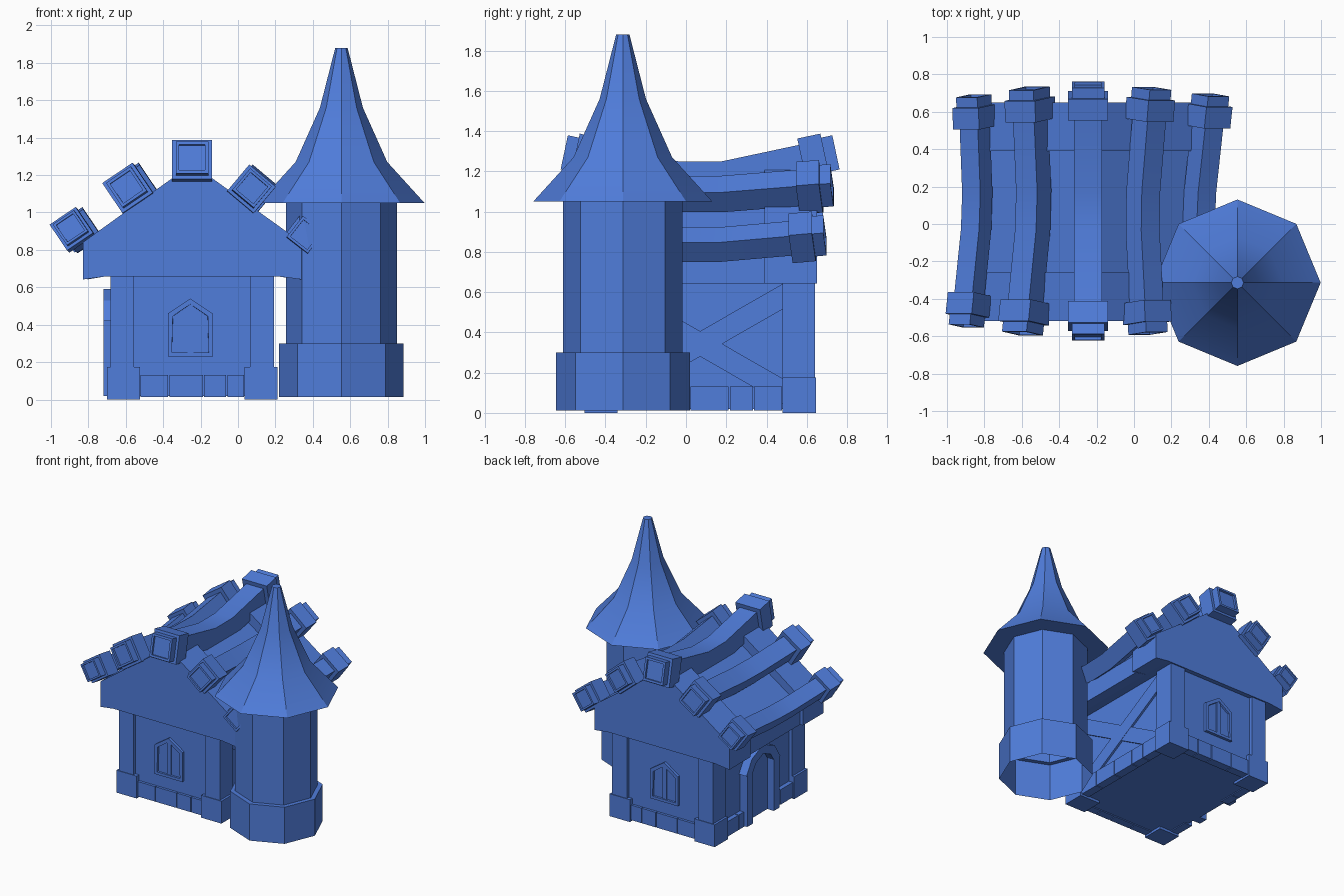
import bpy, bmesh, math
from mathutils import Vector

cube = bpy.data.objects.get("Cube")
if cube:
    bpy.data.objects.remove(cube, do_unlink=True)

BLUE = (0.08, 0.205, 0.71, 1)
mat = bpy.data.materials.new("blue")
mat.use_nodes = True
mat.diffuse_color = BLUE
mat.node_tree.nodes["Principled BSDF"].inputs["Base Color"].default_value = BLUE

CX, CY = -0.245, 0.07      # centre of the house


def finish(name, bm, loc=(CX, CY, 0), closed=True, smooth=False):
    if closed:
        bmesh.ops.recalc_face_normals(bm, faces=bm.faces)
    me = bpy.data.meshes.new(name)
    bm.to_mesh(me)
    bm.free()
    me.materials.append(mat)
    ob = bpy.data.objects.new(name, me)
    ob.location = loc
    bpy.context.collection.objects.link(ob)
    if smooth:
        bpy.ops.object.select_all(action="DESELECT")
        ob.select_set(True)
        bpy.context.view_layer.objects.active = ob
        bpy.ops.object.shade_smooth_by_angle(angle=math.radians(25))


def prism(name, pts, axis, lo, hi, frame=0, recess=0):
    """Extrude a 2D outline along x or y; optionally frame and sink the far face."""
    bm = bmesh.new()
    place = (lambda p, d: (d, p[0], p[1])) if axis == "x" else (lambda p, d: (p[0], d, p[1]))
    a = [bm.verts.new(place(p, lo)) for p in pts]
    b = [bm.verts.new(place(p, hi)) for p in pts]
    bm.faces.new(a)
    outer = bm.faces.new(b)
    n = len(pts)
    for i in range(n):
        j = (i + 1) % n
        bm.faces.new((a[i], a[j], b[j], b[i]))
    bmesh.ops.recalc_face_normals(bm, faces=bm.faces)
    if frame:
        for width in (frame, .001):
            bmesh.ops.inset_region(bm, faces=[outer], thickness=width)
        bmesh.ops.translate(bm, verts=outer.verts, vec=outer.normal * -recess)
    finish(name, bm)


def box(name, x0, x1, y0, y1, z0, z1):
    prism(name, [(x0, z0), (x1, z0), (x1, z1), (x0, z1)], "y", y0, y1)


def loft(bm, rings):
    loops = [[bm.verts.new(p) for p in ring] for ring in rings]
    n = len(loops[0])
    for a, b in zip(loops, loops[1:]):
        for i in range(n):
            j = (i + 1) % n
            bm.faces.new((a[i], a[j], b[j], b[i]))
    return loops


# Tower: octagonal rings around its own axis, hollow and open below
def tower_part(name, profile, cap_top=False):
    bm = bmesh.new()
    loops = loft(bm, [[(r * math.cos(k * math.pi / 4), r * math.sin(k * math.pi / 4), z)
                       for k in range(8)] for r, z in profile])
    if cap_top:
        bm.faces.new(loops[-1])
    finish(name, bm, (0.553, -0.314, 0), closed=False, smooth=True)


tower_part("tower_shaft", [(.333, .013), (.333, .3), (.297, .3), (.297, 1.05)])
tower_part("tower_roof", [(.29, 1.05), (.445, 1.05), (.245, 1.27), (.115, 1.56), (.033, 1.88)], True)

# House body
box("walls", -.41, .41, -.545, .545, .02, .7)
for sx in (-1, 1):
    for sy in (-1, 1):
        tag = ("left" if sx > 0 else "right") + ("_back" if sy > 0 else "_front")
        box("post_" + tag, *sorted((sx * .31, sx * .437)), *sorted((sy * .41, sy * .57)), .1, .67)
        box("corner_stone_" + tag, *sorted((sx * .28, sx * .455)), *sorted((sy * .41, sy * .575)), 0, .175)

# Plinth stones, separated by narrow joints
cuts_x = [-.28, -.125, .06, .185, .28]
cuts_y = [-.41, -.25, -.05, .145, .265, .41]
for s in (-1, 1):
    for a, b in zip(cuts_x, cuts_x[1:]):
        box("plinth_stone", a + .003, b - .003, *sorted((s * .5, s * .565)), .013, .13)
    for a, b in zip(cuts_y, cuts_y[1:]):
        if s > 0 or abs(a + b) > .3:
            box("plinth_stone", *sorted((s * .38, s * .445)), a + .003, b - .003, .013, .13)

# Crossed timber braces on the left wall
for s in (-1, 1):
    prism("brace", [(-.41, .343 - s * .235 - .063), (.41, .343 + s * .235 - .063),
                    (.41, .343 + s * .235 + .063), (-.41, .343 - s * .235 + .063)],
          "x", .39, .425 + s * .001)

# Pointed windows at both gables
for s in (-1, 1):
    prism("window_frame", [(-.13, .23), (.11, .23), (.11, .46), (-.01, .54), (-.13, .46)],
          "y", s * .53, s * .567, .03, .015)
    box("window_mullion", -.026, .006, *sorted((s * .54, s * .56)), .25, .512)

# Arched doorway on the right wall
prism("door_arch", [(-.21, .42), (-.14, .53), (0, .59), (.14, .53), (.21, .42),
                    (.13, .42), (.09, .48), (0, .52), (-.09, .48), (-.13, .42)], "x", -.475, -.4)
for s in (-1, 1):
    box("door_jamb", -.475, -.4, *sorted((s * .13, s * .2)), .02, .42)
prism("door", [(-.13, .02), (.13, .02), (.13, .42), (.09, .48), (0, .52), (-.09, .48), (-.13, .42)],
      "x", -.39, -.418)


# Roof: tall gable blocks at the ends, lower section between
def roof_block(name, half, eave, peak, y0, y1):
    prism(name, [(-half, .642), (-.47, .657), (.47, .657), (half, .642),
                 (half, eave), (0, peak), (-half, eave)], "y", y0, y1)


roof_block("gable_front", .585, .84, 1.26, -.588, -.33)
roof_block("gable_back", .585, .84, 1.26, .32, .58)
roof_block("roof_middle", .56, .79, 1.17, -.34, .33)


# Sagging square roof beams with collared, recessed ends
def beam(name, x, z, roll, sag, cap_y, size, lean):
    r = math.radians(roll)
    across = Vector((math.cos(r), 0, math.sin(r)))
    up = Vector((-math.sin(r), 0, math.cos(r)))
    flat = .2 * cap_y                      # level stretch in the middle
    slope = sag / (cap_y - flat)

    def ring(y, half):
        rise = max(abs(y) - flat, 0) * slope - sag
        mid = Vector((x + lean * y / cap_y, y, z)) + up * rise
        tilt = math.copysign(math.atan(slope), y) * (.5 if abs(y) <= flat else 1)
        lift = up * math.cos(tilt) - Vector((0, math.sin(tilt), 0))
        return [mid + (across * i + lift * j) * half * size
                for i, j in ((-1, -1), (1, -1), (1, 1), (-1, 1))]

    end = [(cap_y - .055, .073), (cap_y - .055, .105), (cap_y + .06, .105),
           (cap_y + .06, .085), (cap_y + .115, .085), (cap_y + .115, .068), (cap_y + .1, .068)]
    stations = [(-y, h) for y, h in reversed(end)] + [(-flat, .073), (flat, .073)] + end
    bm = bmesh.new()
    loops = loft(bm, [ring(y, h) for y, h in stations])
    bm.faces.new(loops[0])
    bm.faces.new(loops[-1])
    finish(name, bm, smooth=True)


beam("ridge_beam", 0, 1.27, 0, .095, .56, 1.02, 0)
beam("upper_beam_right", -.325, 1.125, 34, .055, .54, .93, .015)
beam("upper_beam_left", .322, 1.122, -40, .045, .54, .88, .008)
beam("lower_beam_right", -.624, .907, 34, .05, .5, .8, .016)
beam("lower_beam_left", .622, .872, -38, .045, .505, .84, .02)
